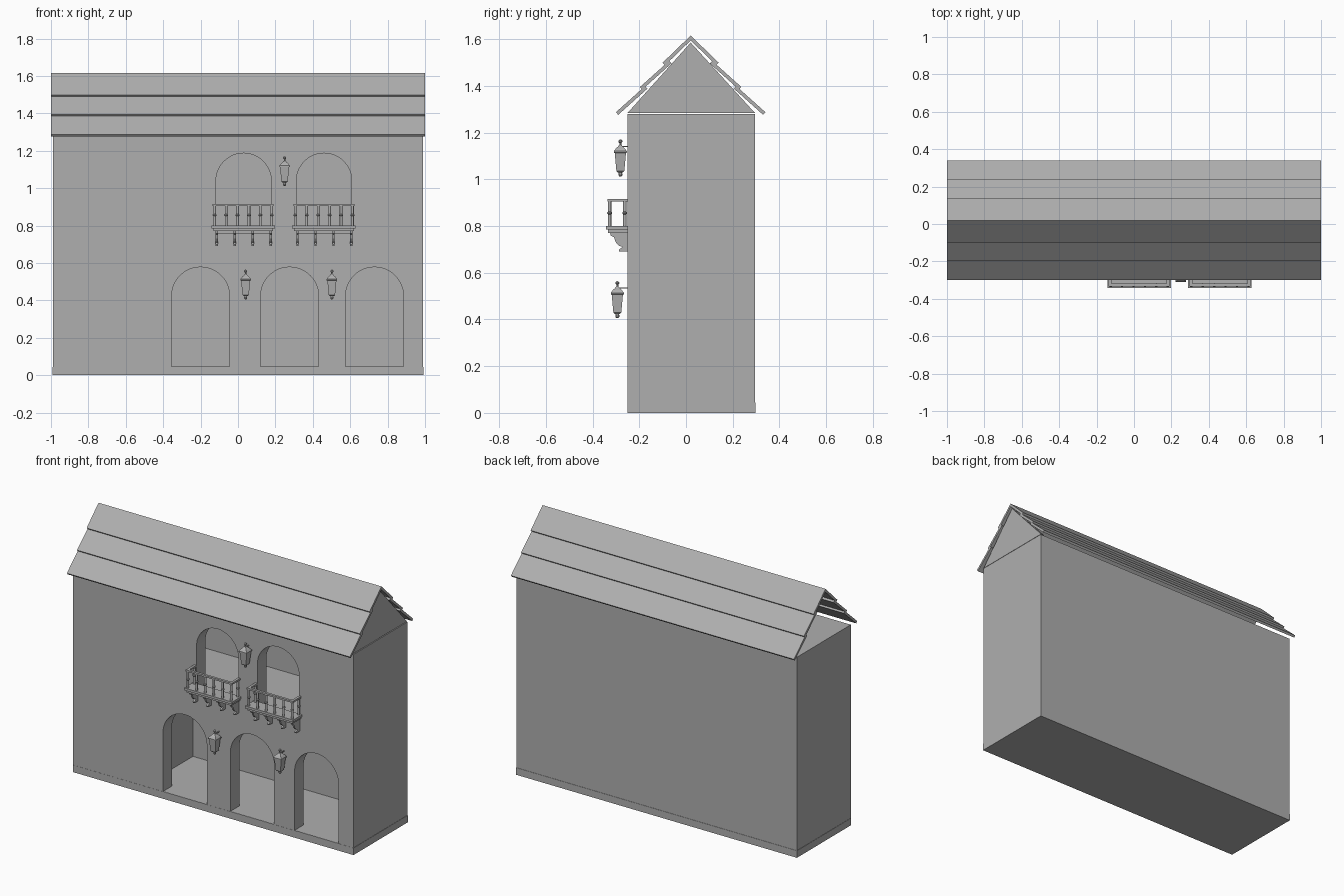
import bpy
import bmesh
from math import pi, sin, cos, radians
from mathutils import Vector

cube = bpy.data.objects.get("Cube")
if cube:
    bpy.data.objects.remove(cube, do_unlink=True)

GREY = (0.43, 0.43, 0.43, 1.0)
plaster = bpy.data.materials.new("plain_grey")
plaster.use_nodes = True
plaster.diffuse_color = GREY
for node in plaster.node_tree.nodes:
    if node.type == 'BSDF_PRINCIPLED':
        node.inputs["Base Color"].default_value = GREY


def finish(name, bm, smooth=False):
    """Turn a bmesh into a named object."""
    bmesh.ops.recalc_face_normals(bm, faces=bm.faces[:])
    mesh = bpy.data.meshes.new(name)
    bm.to_mesh(mesh)
    bm.free()
    mesh.materials.append(plaster)
    obj = bpy.data.objects.new(name, mesh)
    bpy.context.collection.objects.link(obj)
    if smooth:
        bpy.ops.object.select_all(action='DESELECT')
        obj.select_set(True)
        bpy.context.view_layer.objects.active = obj
        bpy.ops.object.shade_smooth_by_angle(angle=radians(40))
    return obj


def add_box(bm, x, y, z):
    """Add a box given its (min, max) along each axis."""
    verts = bmesh.ops.create_cube(bm, size=1)["verts"]
    for v in verts:
        v.co = [r[0] + (c + 0.5) * (r[1] - r[0]) for r, c in zip((x, y, z), v.co)]


def box(name, x, y, z):
    bm = bmesh.new()
    add_box(bm, x, y, z)
    return finish(name, bm)


def prism(name, loops, axis, start, end):
    """Extrude a profile (outline plus optional holes) along x or y."""
    bm = bmesh.new()
    edges = []
    for loop in loops:
        vs = [bm.verts.new((start, a, b) if axis == 'x' else (a, start, b)) for a, b in loop]
        edges += [bm.edges.new((vs[i - 1], vs[i])) for i in range(len(vs))]
    bmesh.ops.triangle_fill(bm, edges=edges, use_beauty=True)
    geom = bmesh.ops.extrude_face_region(bm, geom=bm.faces[:], use_keep_orig=True)["geom"]
    move = Vector((end - start, 0, 0) if axis == 'x' else (0, end - start, 0))
    bmesh.ops.translate(bm, verts=[g for g in geom if isinstance(g, bmesh.types.BMVert)], vec=move)
    return finish(name, bm)


def add_lathe(bm, profile, x, y, z, sides):
    """Add a shape from (half width, height) pairs, flat sides facing the axes."""
    turn, scale = pi / sides, 1 / cos(pi / sides)
    rings = []
    for r, h in profile:
        angles = [turn + 2 * pi * i / sides for i in range(sides)]
        rings.append([bm.verts.new((x + r * scale * cos(a), y + r * scale * sin(a), z + h))
                      for a in angles])
    for low, high in zip(rings, rings[1:]):
        for i in range(sides):
            bm.faces.new((low[i - 1], low[i], high[i], high[i - 1]))
    bm.faces.new(rings[0])
    bm.faces.new(rings[-1])


def arch(cx, half, bottom, top, steps=24):
    """Round-headed opening outline."""
    spring = top - half
    curve = [(cx + half * cos(pi * i / steps), spring + half * sin(pi * i / steps))
             for i in range(steps + 1)]
    return [(cx - half, bottom), (cx + half, bottom)] + curve


# Overall building dimensions
W, FRONT, BACK = 0.99, -0.25, 0.295
BASE, FLOOR, TOP = 0.045, 0.76, 1.28
T = 0.05
INNER = FRONT + 0.09

# Walls, floors and partition
doors = [arch(cx, 0.155, BASE + 0.001, 0.578) for cx in (-0.2, 0.276, 0.73)]
windows = [arch(cx, 0.148, FLOOR, 1.187) for cx in (0.03, 0.46)]
outline = [(-W, BASE), (W, BASE), (W, TOP), (-W, TOP)]
prism("front_wall", [outline] + doors + windows, 'y', FRONT, INNER)
box("base_slab", (-W - 0.002, W + 0.002), (FRONT - 0.001, BACK + 0.002), (0, BASE))
box("back_wall", (-W, W), (BACK - T, BACK), (BASE, TOP))
box("right_wall", (-W, -W + T), (INNER, BACK - T), (BASE, TOP))
box("left_wall", (W - T, W), (INNER, BACK - T), (BASE, TOP))
box("partition_wall", (-0.54, -0.49), (INNER, BACK - T), (BASE, TOP - T))
box("upper_floor", (-W + T, W - T), (INNER, BACK - T), (FLOOR - T, FLOOR))
box("attic_floor", (-W + T, W - T), (INNER, BACK - T), (TOP - T, TOP))

# Gable closing one end of the open attic
RIDGE = 0.02
prism("left_gable", [[(FRONT, 1.284), (BACK, 1.284), (RIDGE, 1.585)]], 'x', 0.965, 0.988)

# Overlapping roof boards, mirrored about the ridge
boards = [((-0.30, 1.287), (-0.175, 1.399)),
          ((-0.197, 1.395), (-0.072, 1.507)),
          ((-0.10, 1.499), (RIDGE, 1.615))]
for n, (low, high) in enumerate(boards):
    low, high = Vector(low), Vector(high)
    run = (high - low).normalized()
    drop = Vector((run.y, -run.x)) * 0.015
    inner = high + (Vector((0, -0.021)) if n == 2 else drop)
    profile = [low, high, inner, low + drop]
    prism(f"front_roof_board_{n + 1}", [[(p.x, p.y) for p in profile]], 'x', -1, 1)
    prism(f"back_roof_board_{n + 1}", [[(2 * RIDGE - p.x, p.y) for p in profile]], 'x', -1, 1)

# Balconies
BALUSTER = [(0.007, 0), (0.007, 0.05), (0.01, 0.053), (0.01, 0.058), (0.007, 0.061),
            (0.007, 0.105)]
BRACKET = [(FRONT, 0.77), (-0.325, 0.77), (-0.322, 0.758), (-0.308, 0.752), (-0.302, 0.732),
           (-0.288, 0.716), (-0.272, 0.71), (-0.288, 0.698), (-0.286, 0.69), (FRONT, 0.69)]
for side, cx in (("right", 0.028), ("left", 0.459)):
    bm = bmesh.new()
    add_box(bm, (cx - 0.17, cx + 0.17), (-0.342, FRONT), (0.785, 0.8))
    add_box(bm, (cx - 0.16, cx + 0.16), (-0.333, FRONT), (0.77, 0.785))
    finish(f"{side}_balcony_slab", bm)

    bm = bmesh.new()
    add_box(bm, (cx - 0.163, cx + 0.163), (-0.335, -0.319), (0.904, 0.915))
    for s in (-1, 1):
        xs = sorted((cx + s * 0.163, cx + s * 0.147))
        add_box(bm, xs, (-0.319, FRONT), (0.904, 0.915))
    finish(f"{side}_balcony_rail", bm)

    bm = bmesh.new()
    for i in range(6):
        add_lathe(bm, BALUSTER, cx - 0.153 + i * 0.0612, -0.327, 0.8, 10)
    for s in (-1, 1):
        add_lathe(bm, BALUSTER, cx + s * 0.153, -0.262, 0.8, 10)
    finish(f"{side}_balcony_balusters", bm, smooth=True)

    for i in range(4):
        bx = cx - 0.141 + i * 0.096
        prism(f"{side}_balcony_bracket_{i + 1}", [BRACKET], 'x', bx - 0.006, bx + 0.006)

# Wall lanterns: square glazed body, pyramid cap, round knobs and a thin arm
BODY = [(0.012, 0.018), (0.017, 0.023), (0.024, 0.1), (0.028, 0.102), (0.028, 0.108),
        (0.019, 0.12), (0.01, 0.128), (0.006, 0.134)]
KNOB = [(0.004, 0), (0.008, 0.005), (0.008, 0.012), (0.006, 0.018)]
FINIAL = [(0.004, 0.134), (0.004, 0.143), (0.008, 0.147), (0.008, 0.153), (0.003, 0.158)]
for name, x, y, z in (("upper_lantern", 0.249, -0.281, 1.012),
                      ("lower_right_lantern", 0.041, -0.294, 0.406),
                      ("lower_left_lantern", 0.502, -0.294, 0.406)):
    bm = bmesh.new()
    add_lathe(bm, BODY, x, y, z, 4)
    add_lathe(bm, KNOB, x, y, z, 10)
    add_lathe(bm, FINIAL, x, y, z, 10)
    add_box(bm, (x - 0.003, x + 0.003), (y, FRONT), (z + 0.126, z + 0.131))
    finish(name, bm)
